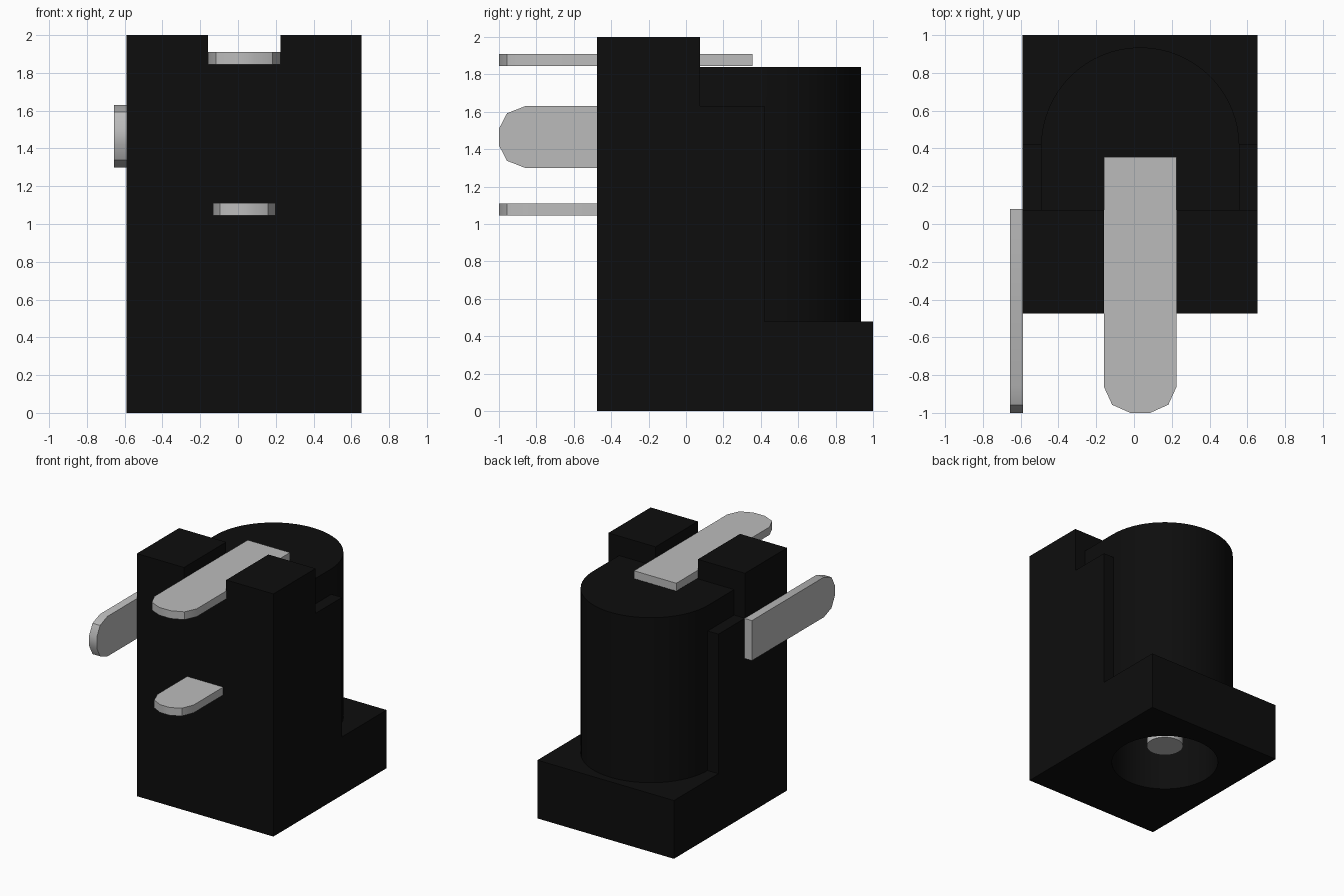
import bpy, bmesh, math
from mathutils import Vector

if "Cube" in bpy.data.objects:
    bpy.data.objects.remove(bpy.data.objects["Cube"], do_unlink=True)


def material(name, value):
    mat = bpy.data.materials.new(name)
    mat.use_nodes = True
    color = (value, value, value, 1)
    mat.diffuse_color = color
    mat.node_tree.nodes["Principled BSDF"].inputs["Base Color"].default_value = color
    return mat


black = material("black_plastic", 0.004)
metal = material("grey_metal", 0.5)


def prism(name, profile, axis, low, high, mat):
    """Extrude a 2D profile along an axis (0 = x in the yz plane, 2 = z in the xy plane)."""
    bm = bmesh.new()

    def place(p, d):
        return (d, p[0], p[1]) if axis == 0 else (p[0], p[1], d)

    face = bm.faces.new([bm.verts.new(place(p, low)) for p in profile])
    top = bmesh.ops.extrude_face_region(bm, geom=[face])["geom"]
    offset = Vector(place((0, 0), high - low))
    bmesh.ops.translate(bm, vec=offset, verts=[v for v in top if isinstance(v, bmesh.types.BMVert)])
    bmesh.ops.recalc_face_normals(bm, faces=bm.faces)
    mesh = bpy.data.meshes.new(name)
    bm.to_mesh(mesh)
    bm.free()
    obj = bpy.data.objects.new(name, mesh)
    bpy.context.collection.objects.link(obj)
    mesh.materials.append(mat)
    return obj


def select(obj):
    bpy.ops.object.select_all(action="DESELECT")
    obj.select_set(True)
    bpy.context.view_layer.objects.active = obj


def combine(obj, tool, operation):
    mod = obj.modifiers.new(operation, "BOOLEAN")
    mod.operation = operation
    mod.solver = "EXACT"
    mod.object = tool
    select(obj)
    bpy.ops.object.modifier_apply(modifier=mod.name)
    bpy.data.objects.remove(tool, do_unlink=True)


def arc(radius, start, end, steps):
    return [(CX + radius * math.cos(start + (end - start) * i / steps),
             CY + radius * math.sin(start + (end - start) * i / steps)) for i in range(steps + 1)]


def circle(radius, steps):
    return arc(radius, 0, math.tau, steps)[:-1]


CX, CY, R = 0.033, 0.41, 0.525
FRONT, STEP = -0.475, 0.075

# Stepped housing: tall front block, lower shoulder and base plate
housing = prism("housing", [(FRONT, 0), (1, 0), (1, 0.48), (0.42, 0.48), (0.42, 1.63),
                            (STEP, 1.63), (STEP, 2), (FRONT, 2)], 0, -0.59, 0.655, black)

# Round barrel with straight sides running into the block
barrel = [(CX - R, 0), (CX + R, 0)] + arc(R, 0, math.pi, 32)
combine(housing, prism("barrel", barrel, 2, 0.4, 1.84, black), "UNION")

# Slot for the top terminal
slot = [(-0.16, -0.6), (0.225, -0.6), (0.225, 0.2), (-0.16, 0.2)]
combine(housing, prism("slot", slot, 2, 1.845, 2.2, black), "DIFFERENCE")

# Plug socket open at the bottom
combine(housing, prism("socket", circle(0.41, 48), 2, -0.1, 1.5, black), "DIFFERENCE")

# Centre contact inside the socket
contact = prism("centre_contact", circle(0.14, 32), 2, 0.145, 1.55, metal)


def tab_profile(mid, half, back):
    """Flat terminal outline with a rounded tip at y = -1."""
    side = [(half, back), (half, -0.86), (half * 0.77, -0.957), (half * 0.27, -1)]
    return [(mid + w, y) for w, y in side] + [(mid - w, y) for w, y in reversed(side)]


# Terminals
top_tab = prism("top_terminal", tab_profile(0.033, 0.193, 0.355), 2, 1.845, 1.91, metal)
middle_tab = prism("middle_terminal", tab_profile(0.033, 0.165, -0.42), 2, 1.045, 1.11, metal)
side_profile = [(y, z) for z, y in tab_profile(1.465, 0.165, 0.08)]
side_tab = prism("side_terminal", side_profile, 0, -0.657, -0.588, metal)

for obj in (housing, contact, top_tab, middle_tab, side_tab):
    select(obj)
    bpy.ops.object.shade_smooth_by_angle(angle=math.radians(30))
